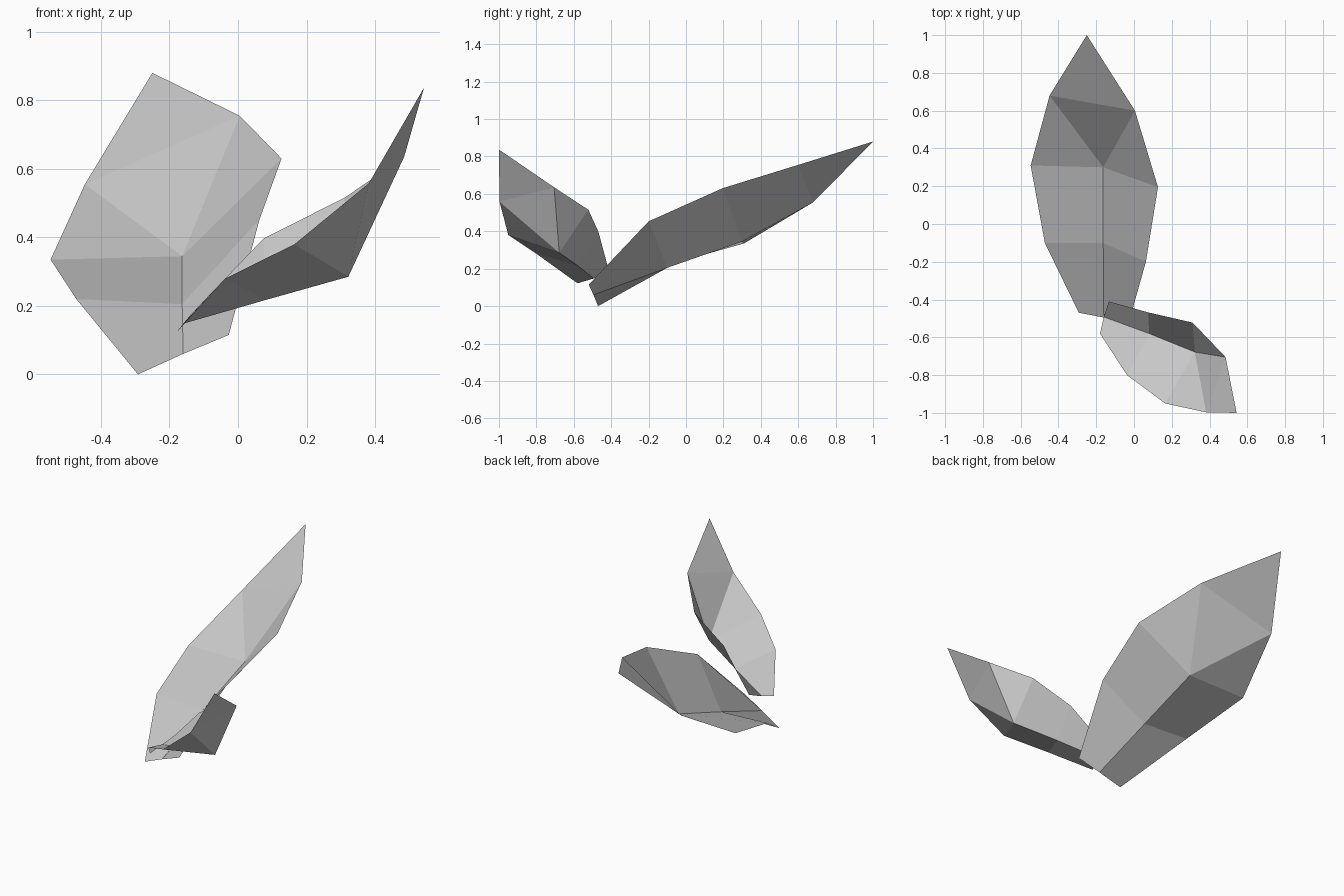
import bpy, bmesh

if "Cube" in bpy.data.objects:
    bpy.data.objects.remove(bpy.data.objects["Cube"])

leaf_mat = bpy.data.materials.new("pale_grey")
leaf_mat.diffuse_color = (0.58, 0.58, 0.58, 1)
leaf_mat.use_nodes = True
leaf_mat.node_tree.nodes["Principled BSDF"].inputs["Base Color"].default_value = leaf_mat.diffuse_color


def leaf(name, left, mid, right, tip):
    """Folded leaf: two rows of panels along a midrib, closed by a pointed tip."""
    bm = bmesh.new()
    L, M, R = ([bm.verts.new(p) for p in row] for row in (left, mid, right))
    t = bm.verts.new(tip)
    for i in range(len(M) - 1):
        bm.faces.new((L[i], M[i], M[i + 1], L[i + 1]))
        bm.faces.new((M[i], R[i], R[i + 1], M[i + 1]))
    # end panels fanning out from the last midrib point, then the tip
    m = M[-1]
    bm.faces.new((L[-2], m, L[-1]))
    bm.faces.new((m, R[-2], R[-1]))
    bm.faces.new((L[-1], m, R[-1]))
    bm.faces.new((L[-1], R[-1], t))
    me = bpy.data.meshes.new(name)
    bm.to_mesh(me)
    bm.free()
    me.materials.append(leaf_mat)
    ob = bpy.data.objects.new(name, me)
    bpy.context.collection.objects.link(ob)
    return ob


# tall leaf rising to the back
leaf("large_leaf",
     left=[(-.292, -.47, 0), (-.472, -.10, .22), (-.547, .31, .335), (-.447, .68, .555)],
     mid=[(-.16, -.495, .06), (-.163, -.10, .205), (-.163, .30, .345)],
     right=[(-.027, -.52, .115), (.063, -.20, .453), (.127, .195, .63), (.005, .60, .755)],
     tip=(-.25, 1.0, .88))

# smaller leaf rising to the front right
leaf("small_leaf",
     left=[(-.133, -.41, .18), (.075, -.468, .397), (.31, -.522, .515), (.485, -.705, .635)],
     mid=[(-.16, -.492, .148), (.08, -.58, .217), (.322, -.678, .285)],
     right=[(-.18, -.58, .122), (-.037, -.80, .28), (.165, -.95, .38), (.382, -.997, .558)],
     tip=(.543, -1.0, .837))
